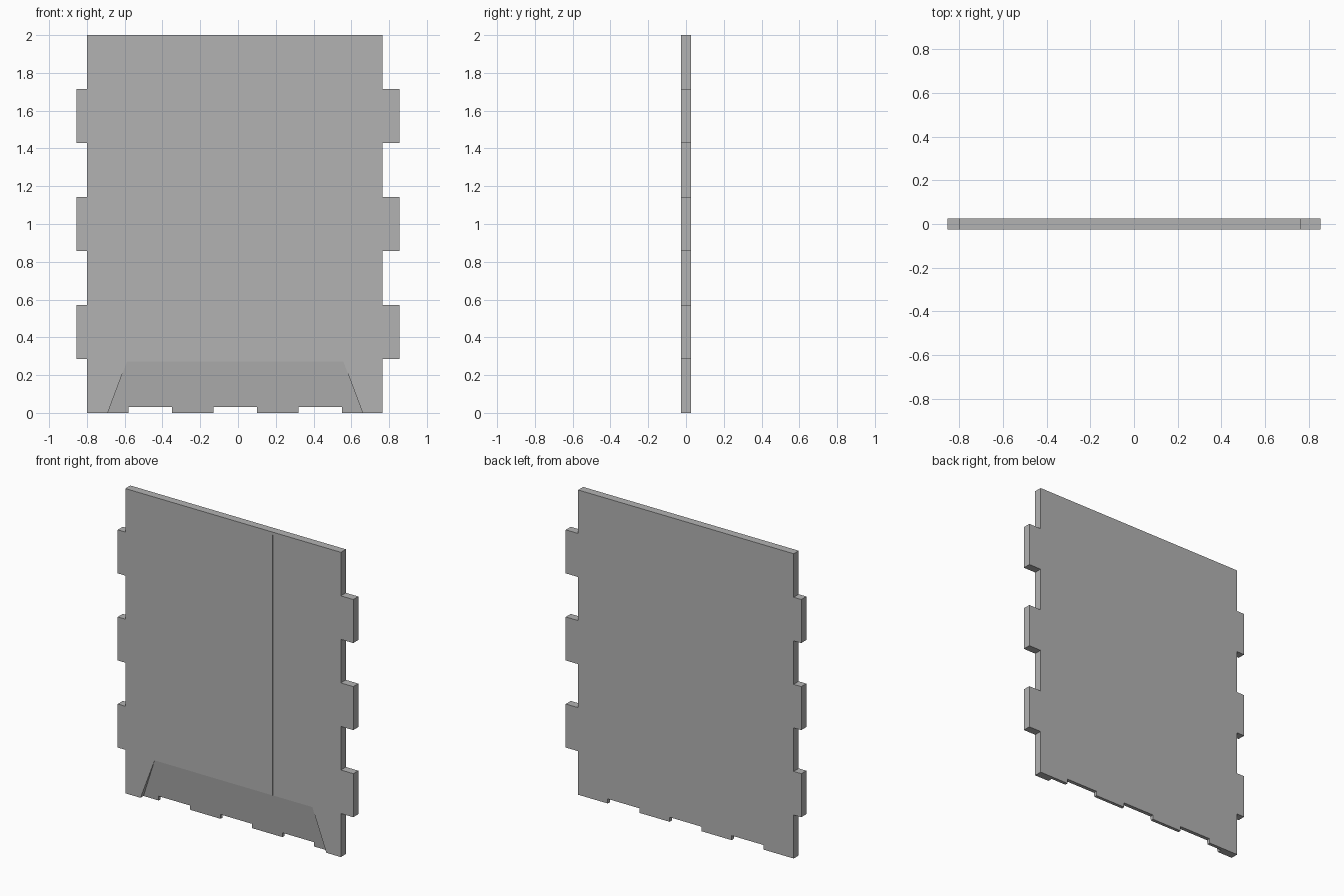
import bpy
import bmesh

cube = bpy.data.objects.get("Cube")
if cube:
    bpy.data.objects.remove(cube, do_unlink=True)

HALF = 0.026       # half of the panel thickness
MID = -0.015       # centre line of the panel body
SKIM = 0.001       # depth of the leg outlines

grey = bpy.data.materials.new("plain_grey")
grey.use_nodes = True
grey.diffuse_color = (0.45, 0.45, 0.45, 1)
grey.node_tree.nodes["Principled BSDF"].inputs["Base Color"].default_value = (0.45, 0.45, 0.45, 1)


def prism(name, outline, front, backs):
    """Extrude an x-z outline from y = front to a y value for each corner."""
    bm = bmesh.new()
    a = [bm.verts.new((x, front, z)) for x, z in outline]
    b = [bm.verts.new((x, y, z)) for (x, z), y in zip(outline, backs)]
    bm.faces.new(a)
    bm.faces.new(b[::-1])
    n = len(a)
    for i in range(n):
        j = (i + 1) % n
        bm.faces.new((a[i], b[i], b[j], a[j]))
    bmesh.ops.recalc_face_normals(bm, faces=bm.faces)
    mesh = bpy.data.meshes.new(name)
    bm.to_mesh(mesh)
    bm.free()
    mesh.materials.append(grey)
    obj = bpy.data.objects.new(name, mesh)
    bpy.context.collection.objects.link(obj)
    return obj


def side(edge, tab):
    """Side edge with three tabs, from bottom to top."""
    points = [(edge, 0)]
    for k in (1, 3, 5):
        low, high = k * 2 / 7, (k + 1) * 2 / 7
        points += [(edge, low), (tab, low), (tab, high), (edge, high)]
    return points + [(edge, 2)]


# Panel outline: shallow notches below, tabs on both sides
outline = []
for left in (-0.58, -0.13, 0.32):
    right = left + 0.23
    outline += [(left, 0), (left, 0.03), (right, 0.03), (right, 0)]
outline += side(0.765, 0.855) + side(-0.80, -0.855)[::-1]
panel = prism("wall_panel", outline, -HALF, [HALF] * len(outline))

# Cutters: two shallow legs and a foot bevel that deepens towards the bottom
skim_y = SKIM - HALF
cutters = []
for s in (-1, 1):
    inner, outer = MID + s * 0.285, MID + s * 0.573
    leg = [(inner, 0.2), (outer, 0.2), (outer, 1.98), (inner, 1.98)]
    leg[0], leg[1] = (inner, 0.25), (outer, 0.25)
    cutters.append(prism("leg_cutter", leg, -0.1, [skim_y] * 4))
foot = [(MID - 0.695, -0.054), (MID + 0.695, -0.054), (MID + 0.573, 0.272), (MID - 0.573, 0.272)]
deep_y = skim_y + 0.036
cutters.append(prism("foot_cutter", foot, -0.1, [deep_y, deep_y, skim_y, skim_y]))

bpy.context.view_layer.objects.active = panel
for cutter in cutters:
    cutter.hide_render = True
    mod = panel.modifiers.new("recess", "BOOLEAN")
    mod.operation = "DIFFERENCE"
    mod.solver = "EXACT"
    mod.object = cutter
    bpy.ops.object.modifier_apply(modifier=mod.name)
    bpy.data.objects.remove(cutter, do_unlink=True)
